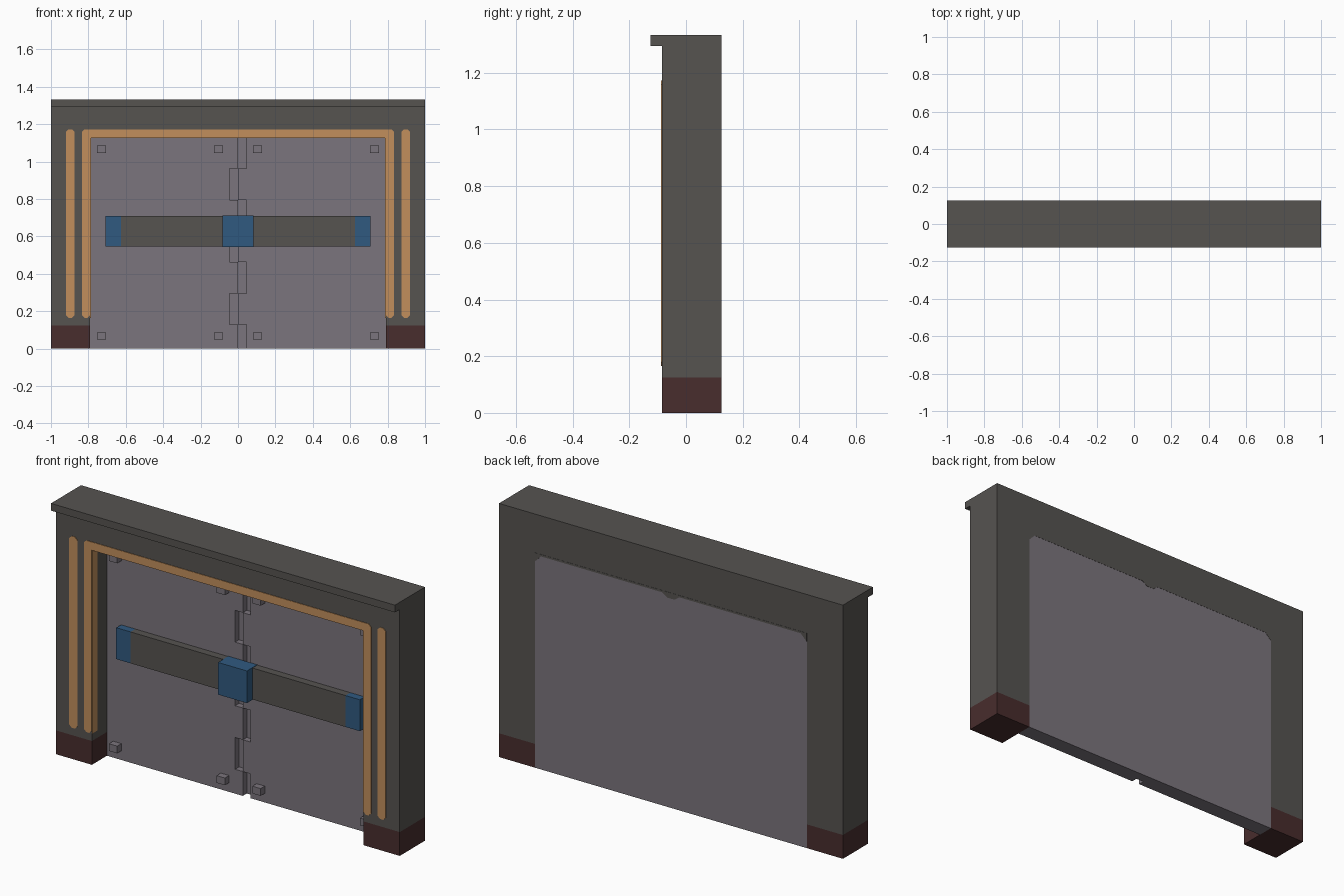
import bpy, bmesh

if "Cube" in bpy.data.objects:
    bpy.data.objects.remove(bpy.data.objects["Cube"])


def material(name, rgb):
    m = bpy.data.materials.new(name)
    m.diffuse_color = (*rgb, 1)
    m.use_nodes = True
    m.node_tree.nodes["Principled BSDF"].inputs["Base Color"].default_value = m.diffuse_color
    return m


GREY = material("dark grey", (0.093, 0.087, 0.081))
LILAC = material("purple grey", (0.198, 0.178, 0.205))
ORANGE = material("orange", (0.54, 0.275, 0.107))
BLUE = material("blue", (0.03, 0.102, 0.216))
MAROON = material("maroon", (0.065, 0.026, 0.026))


def prism(name, pts, y0, y1, mat):
    """Extrude an x-z outline from y0 to y1."""
    bm = bmesh.new()
    face = bm.faces.new([bm.verts.new((x, y0, z)) for x, z in pts])
    ext = bmesh.ops.extrude_face_region(bm, geom=[face], use_keep_orig=True)
    for v in ext["geom"]:
        if isinstance(v, bmesh.types.BMVert):
            v.co.y = y1
    bmesh.ops.recalc_face_normals(bm, faces=bm.faces[:])
    me = bpy.data.meshes.new(name)
    bm.to_mesh(me)
    bm.free()
    me.materials.append(mat)
    ob = bpy.data.objects.new(name, me)
    bpy.context.collection.objects.link(ob)
    return ob


def box(name, x0, x1, y0, y1, z0, z1, mat):
    x0, x1 = sorted((x0, x1))
    return prism(name, [(x0, z0), (x1, z0), (x1, z1), (x0, z1)], y0, y1, mat)


W, IN, TOP, OPEN = 1.0, 0.79, 1.333, 1.13   # frame half width, opening, heights
FRONT, BACK, DOOR, FLOOR = -0.085, 0.125, 0.04, 0.073
BASE = 0.125

# Frame: arch over the door, with overhanging lip
prism("frame", [(-W, BASE), (-IN, BASE), (-IN, OPEN), (IN, OPEN), (IN, BASE),
                (W, BASE), (W, TOP), (-W, TOP)], FRONT, BACK, GREY)
box("top_lip", -W, W, -0.125, FRONT, 1.295, TOP, GREY)

# Door: back slab and two toothed leaves leaving a zigzag groove
box("door_slab", -IN, IN, FLOOR, BACK, 0, OPEN, LILAC)
levels = [0, 0.128, 0.295, 0.462, 0.629, 0.796, 0.963, OPEN]
zig = []
for i in range(7):
    left = 0.0 if i % 2 == 0 else -0.045
    zig += [(left, levels[i]), (left, levels[i + 1])]
prism("left_door_leaf", [(-IN, 0)] + zig + [(-IN, OPEN)], DOOR, FLOOR, LILAC)
prism("right_door_leaf", [(IN, 0)] + [(x + 0.045, z) for x, z in zig] + [(IN, OPEN)],
      DOOR, FLOOR, LILAC)

# Painted dark corners and centre notch along the top of the back panel
e = BACK + 0.001
prism("back_panel_edge", [(-IN, OPEN), (-IN, 1.085), (-0.755, 1.12), (-0.05, 1.12),
                          (-0.02, 1.10), (0.02, 1.10), (0.05, 1.12), (0.755, 1.12),
                          (IN, 1.085), (IN, OPEN)], BACK - 0.001, e, GREY)

# Orange trim around the opening, wrapping into the reveal
t, c, LO, HI = FRONT - 0.003, 0.014, 0.165, 1.172
half = [(0.79, OPEN), (0.79, LO + c), (0.79 + c, LO), (0.835 - c, LO),
        (0.835, LO + c), (0.835, HI - c), (0.835 - c, HI)]
prism("door_trim", half + [(-x, z) for x, z in reversed(half)], t, FRONT, ORANGE)
box("lintel_trim", -IN, IN, FRONT, -0.042, OPEN - 0.003, OPEN, ORANGE)

for side, s in (("left", -1), ("right", 1)):
    # Plinths
    box(side + "_plinth", s * IN, s * W, FRONT, BACK, 0, BASE, MAROON)
    # Reveal trim and outer stripe
    box(side + "_reveal_trim", s * IN, s * (IN - 0.003), FRONT, -0.042, LO, OPEN, ORANGE)
    a, b = 0.873, 0.92
    prism(side + "_stripe", [(s * x, z) for x, z in (
        (a, LO + c), (a + c, LO), (b - c, LO), (b, LO + c),
        (b, HI - c), (b - c, HI), (a + c, HI), (a, HI - c))], t, FRONT, ORANGE)
    # Bar half with blue end
    box(side + "_bar", 0, s * 0.625, 0.0, DOOR, 0.545, 0.71, GREY)
    box(side + "_bar_end", s * 0.625, s * 0.708, 0.0, DOOR, 0.545, 0.71, BLUE)
    # Bolts
    for x in (0.08, 0.706):
        for z in (0.048, 1.047):
            box(side + "_bolt", s * x, s * (x + 0.048), 0.005, DOOR, z, z + 0.038, LILAC)

# Lock block in the middle of the bar
box("bar_lock", -0.084, 0.084, -0.046, DOOR, 0.543, 0.712, BLUE)
